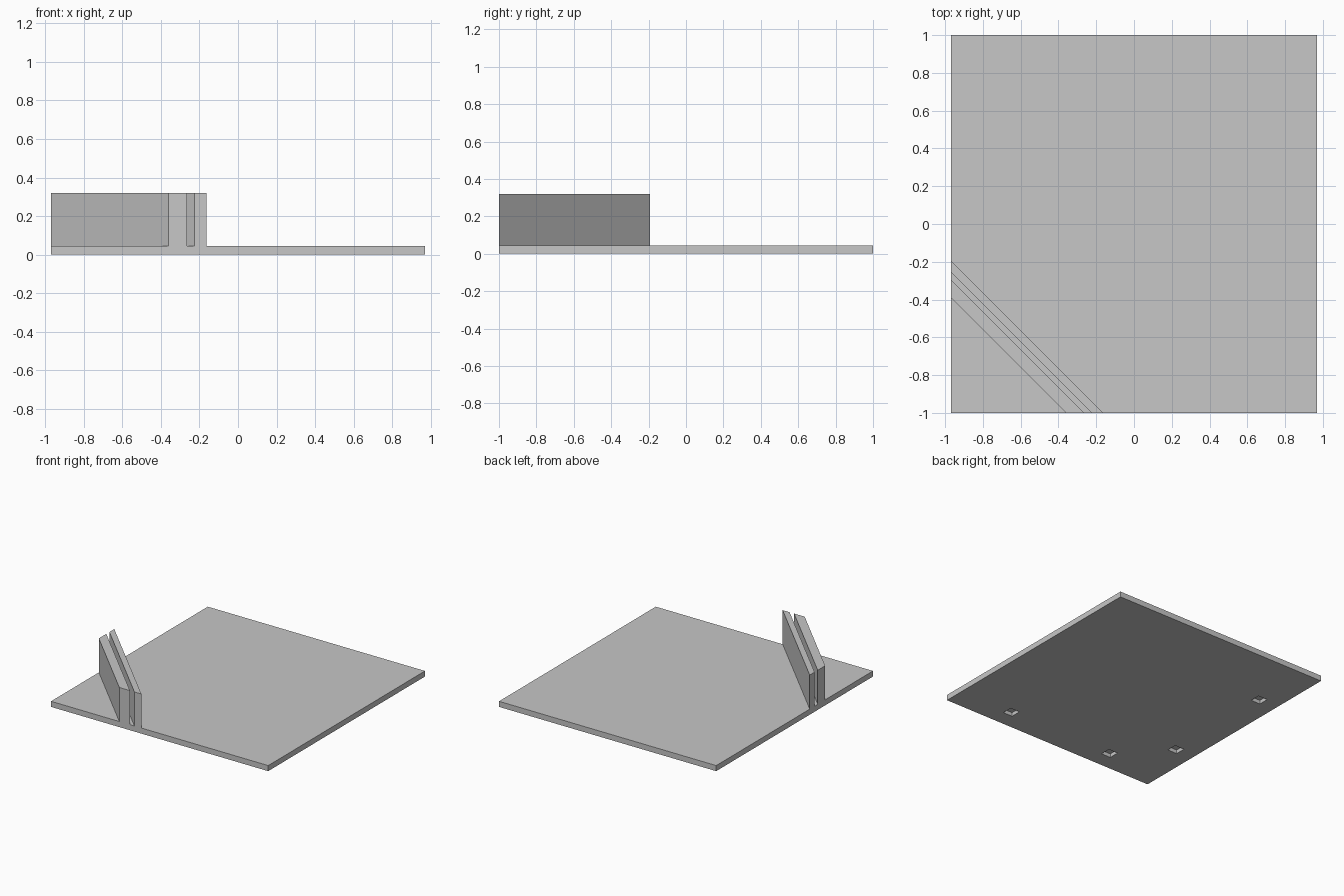
import bpy
import bmesh

# Remove the default cube
cube = bpy.data.objects.get("Cube")
if cube:
    bpy.data.objects.remove(cube, do_unlink=True)

HALF_X, HALF_Y = 0.97, 1.0
PLATE_TOP, WALL_TOP = 0.045, 0.32

# Single grey material
grey = bpy.data.materials.new("plain grey")
grey.use_nodes = True
colour = (0.57, 0.57, 0.57, 1)
grey.diffuse_color = colour
grey.node_tree.nodes["Principled BSDF"].inputs["Base Color"].default_value = colour


def prism(name, outline, bottom, top):
    """Extrude a flat outline upwards from bottom to top."""
    bm = bmesh.new()
    face = bm.faces.new([bm.verts.new((x, y, bottom)) for x, y in outline])
    result = bmesh.ops.extrude_face_region(bm, geom=[face])
    raised = [v for v in result["geom"] if isinstance(v, bmesh.types.BMVert)]
    bmesh.ops.translate(bm, verts=raised, vec=(0, 0, top - bottom))
    bmesh.ops.recalc_face_normals(bm, faces=bm.faces)
    mesh = bpy.data.meshes.new(name)
    bm.to_mesh(mesh)
    bm.free()
    mesh.materials.append(grey)
    obj = bpy.data.objects.new(name, mesh)
    bpy.context.collection.objects.link(obj)
    return obj


def rectangle(cx, cy, hx, hy):
    return [(cx - hx, cy - hy), (cx + hx, cy - hy),
            (cx + hx, cy + hy), (cx - hx, cy + hy)]


# Base plate with four shallow square pockets underneath
plate = prism("base_plate", rectangle(0, 0, HALF_X, HALF_Y), 0, PLATE_TOP)
pockets = [(0.49, -0.83), (-0.46, -0.83), (-0.80, -0.47), (-0.80, 0.49)]
cutters = []
for x, y in pockets:
    cutter = prism("pocket_cutter", rectangle(x, y, 0.042, 0.042), -0.05, 0.03)
    cutter.hide_render = True
    cutters.append(cutter)
    cut = plate.modifiers.new("pocket", "BOOLEAN")
    cut.operation = "DIFFERENCE"
    cut.solver = "EXACT"
    cut.object = cutter

# Bake the pockets into the plate and discard the cutters
depsgraph = bpy.context.evaluated_depsgraph_get()
baked = bpy.data.meshes.new_from_object(plate.evaluated_get(depsgraph))
plate.modifiers.clear()
plate.data = baked
for cutter in cutters:
    bpy.data.objects.remove(cutter, do_unlink=True)


# Two diagonal walls across the corner, with a narrow slot between them
def diagonal_wall(name, outer, inner):
    """Each diagonal satisfies x + y = constant, trimmed to the plate edges."""
    outline = [(-HALF_X, outer + HALF_X), (outer + HALF_Y, -HALF_Y),
               (inner + HALF_Y, -HALF_Y), (-HALF_X, inner + HALF_X)]
    return prism(name, outline, PLATE_TOP, WALL_TOP)


diagonal_wall("outer_wall", -1.36, -1.265)
diagonal_wall("inner_wall", -1.225, -1.163)
